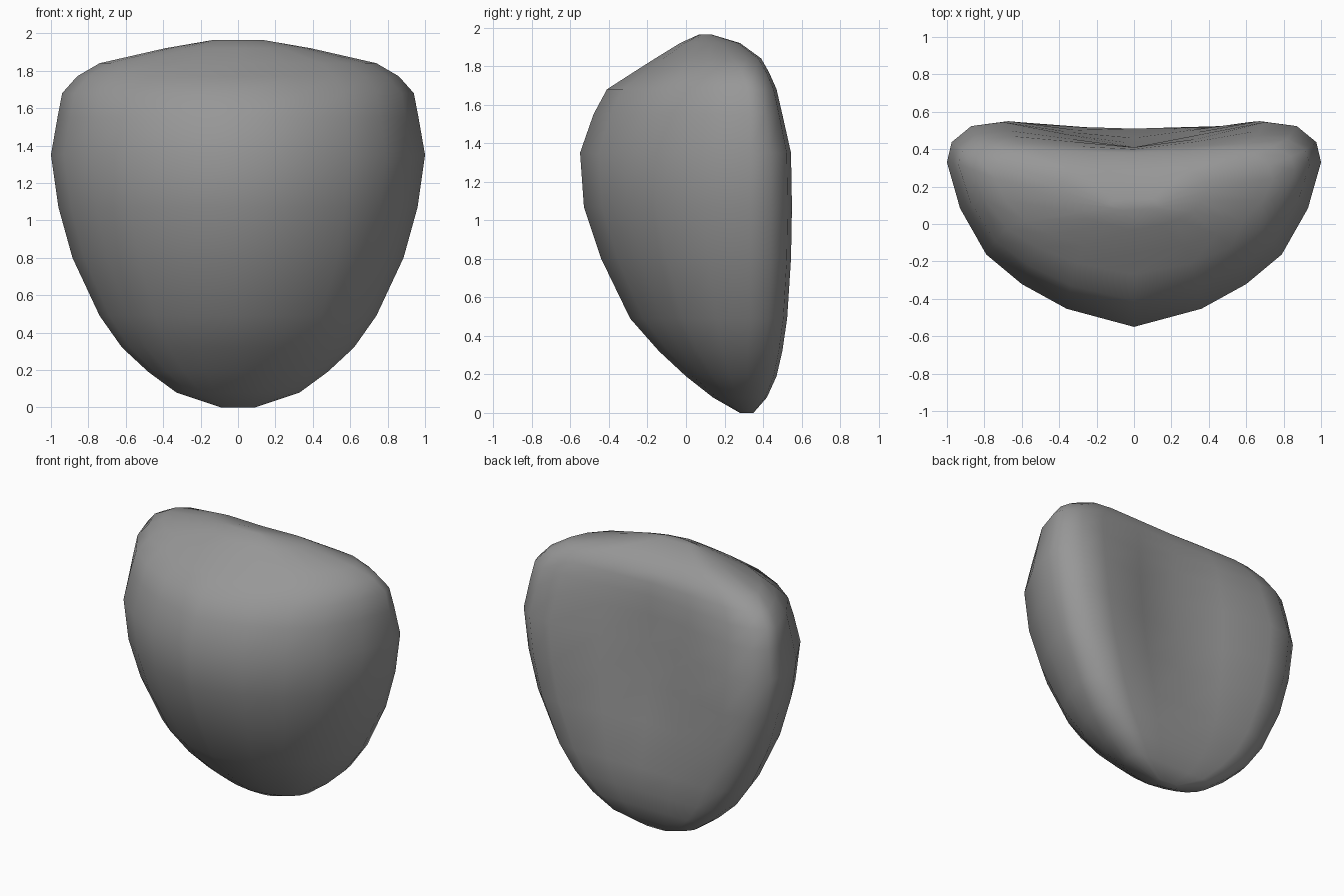
import bpy, bmesh

# Horizontal sections: z, half width, front y, side y, back rim y, back centre y
sections = [
    (0.00, 0.09, 0.28, 0.32, 0.35, 0.35),
    (0.08, 0.33, 0.14, 0.32, 0.42, 0.42),
    (0.19, 0.48, 0.00, 0.32, 0.47, 0.47),
    (0.32, 0.62, -0.14, 0.32, 0.50, 0.50),
    (0.49, 0.74, -0.29, 0.33, 0.525, 0.51),
    (0.80, 0.885, -0.44, 0.33, 0.545, 0.46),
    (1.07, 0.96, -0.53, 0.33, 0.55, 0.43),
    (1.35, 1.00, -0.55, 0.33, 0.545, 0.41),
    (1.55, 0.965, -0.48, 0.33, 0.50, 0.41),
    (1.68, 0.94, -0.41, 0.32, 0.47, 0.41),
    (1.77, 0.86, -0.27, 0.29, 0.43, 0.40),
    (1.84, 0.74, -0.16, 0.24, 0.39, 0.38),
    (1.92, 0.39, -0.03, 0.18, 0.28, 0.27),
    (1.965, 0.13, 0.07, 0.10, 0.13, 0.13),
]
# Half outline: fraction of half width, fraction from side towards front / back
front = [(0.36, 0.89), (0.60, 0.74), (0.79, 0.56), (0.93, 0.28)]
back = [(0.975, 0.5), (0.87, 0.9), (0.70, 1.0)]


def outline(z, w, f, s, b, c):
    half = [(w * x, s + (f - s) * t) for x, t in front]
    half.append((w, s))
    half += [(w * x, s + (b - s) * t) for x, t in back]
    half.append((w * 0.35, (b + c) / 2))
    left = [(-x, y) for x, y in reversed(half)]
    return [(x, y, z) for x, y in [(0, f)] + half + [(0, c)] + left]


# Curved shell: loft the sections and close both ends
bm = bmesh.new()
rings = [[bm.verts.new(p) for p in outline(*s)] for s in sections]
n = len(rings[0])
for lo, hi in zip(rings, rings[1:]):
    for i in range(n):
        j = (i + 1) % n
        bm.faces.new((lo[i], lo[j], hi[j], hi[i]))
bm.faces.new(rings[0][::-1])
bm.faces.new(rings[-1])
bmesh.ops.recalc_face_normals(bm, faces=bm.faces)
for face in bm.faces:
    face.smooth = True
mesh = bpy.data.meshes.new("curved_shell")
bm.to_mesh(mesh)
bm.free()
shell = bpy.data.objects.new("curved_shell", mesh)
bpy.context.collection.objects.link(shell)

# Dark grey surface
grey = bpy.data.materials.new("dark_grey")
grey.diffuse_color = (0.31, 0.31, 0.31, 1)
mesh.materials.append(grey)
